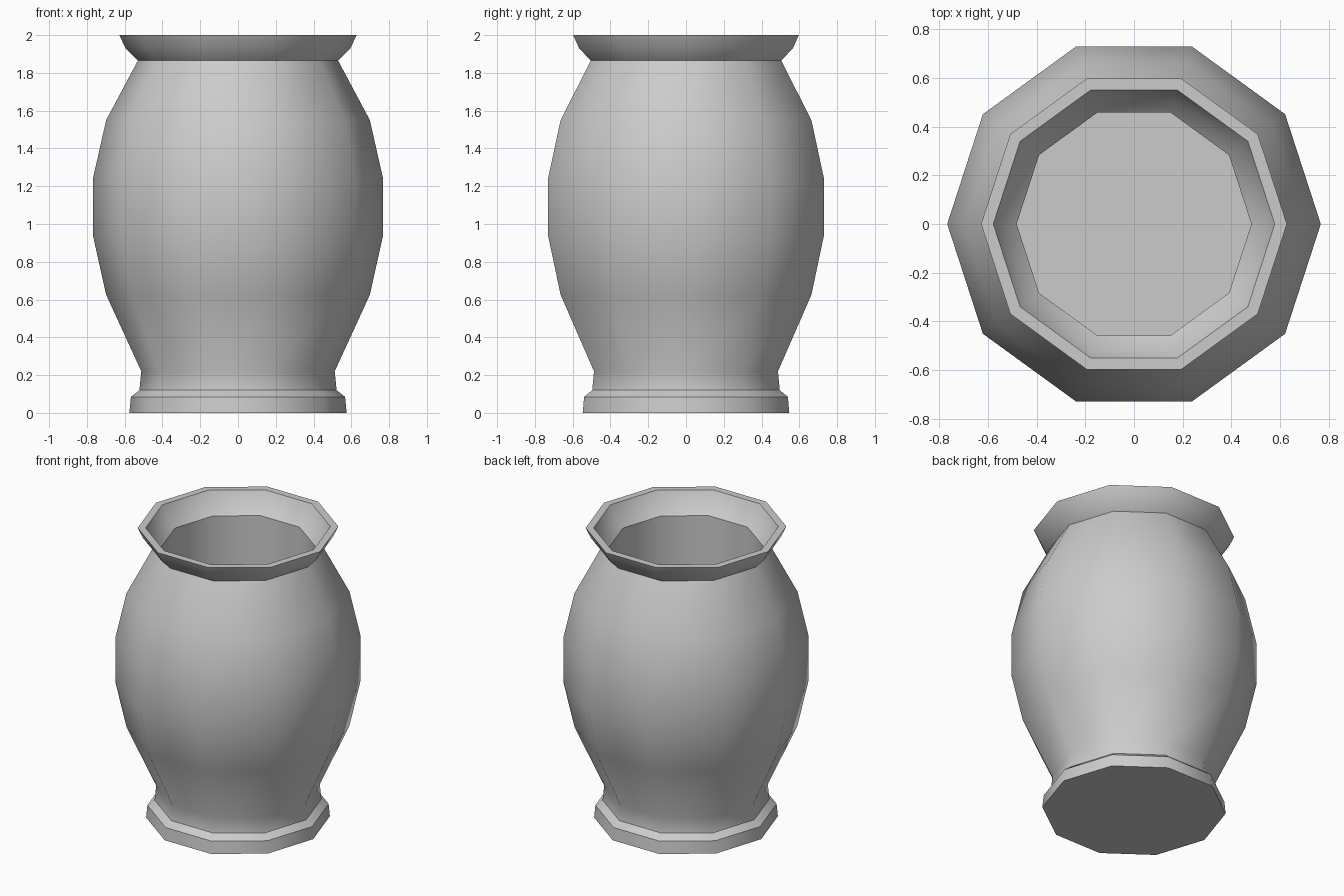
import bpy, bmesh, math

if "Cube" in bpy.data.objects:
    bpy.data.objects.remove(bpy.data.objects["Cube"])

SIDES = 10


def lathe(name, profile, sides=SIDES):
    """Revolve (radius, z) points around z; both ends are capped."""
    bm = bmesh.new()
    rings = []
    for r, z in profile:
        rings.append([bm.verts.new((r * math.cos(math.tau * i / sides),
                                    r * math.sin(math.tau * i / sides), z))
                      for i in range(sides)])
    for a, b in zip(rings, rings[1:]):
        for i in range(sides):
            j = (i + 1) % sides
            bm.faces.new((a[i], a[j], b[j], b[i]))
    bm.faces.new(list(reversed(rings[0])))
    bm.faces.new(rings[-1])
    bmesh.ops.recalc_face_normals(bm, faces=bm.faces)
    mesh = bpy.data.meshes.new(name)
    bm.to_mesh(mesh)
    bm.free()
    obj = bpy.data.objects.new(name, mesh)
    bpy.context.collection.objects.link(obj)
    return obj


foot = [(0.575, 0), (0.567, 0.085), (0.522, 0.12)]
belly = [(0.512, 0.22), (0.698, 0.625), (0.767, 0.935),
         (0.767, 1.245), (0.698, 1.55), (0.53, 1.865)]
lip = [(0.595, 1.93), (0.628, 2.0), (0.578, 2.0), (0.545, 1.93)]
inside = [(0.482, 1.865), (0.482, 0.12)]

# Vase: foot, belly, flared lip and hollow inside as one turned profile
vase = lathe("vase", foot + belly + lip + inside)

# Smooth around the sides, sharp at the foot, neck and lip
bpy.context.view_layer.objects.active = vase
vase.select_set(True)
bpy.ops.object.shade_smooth_by_angle(angle=math.radians(39))
